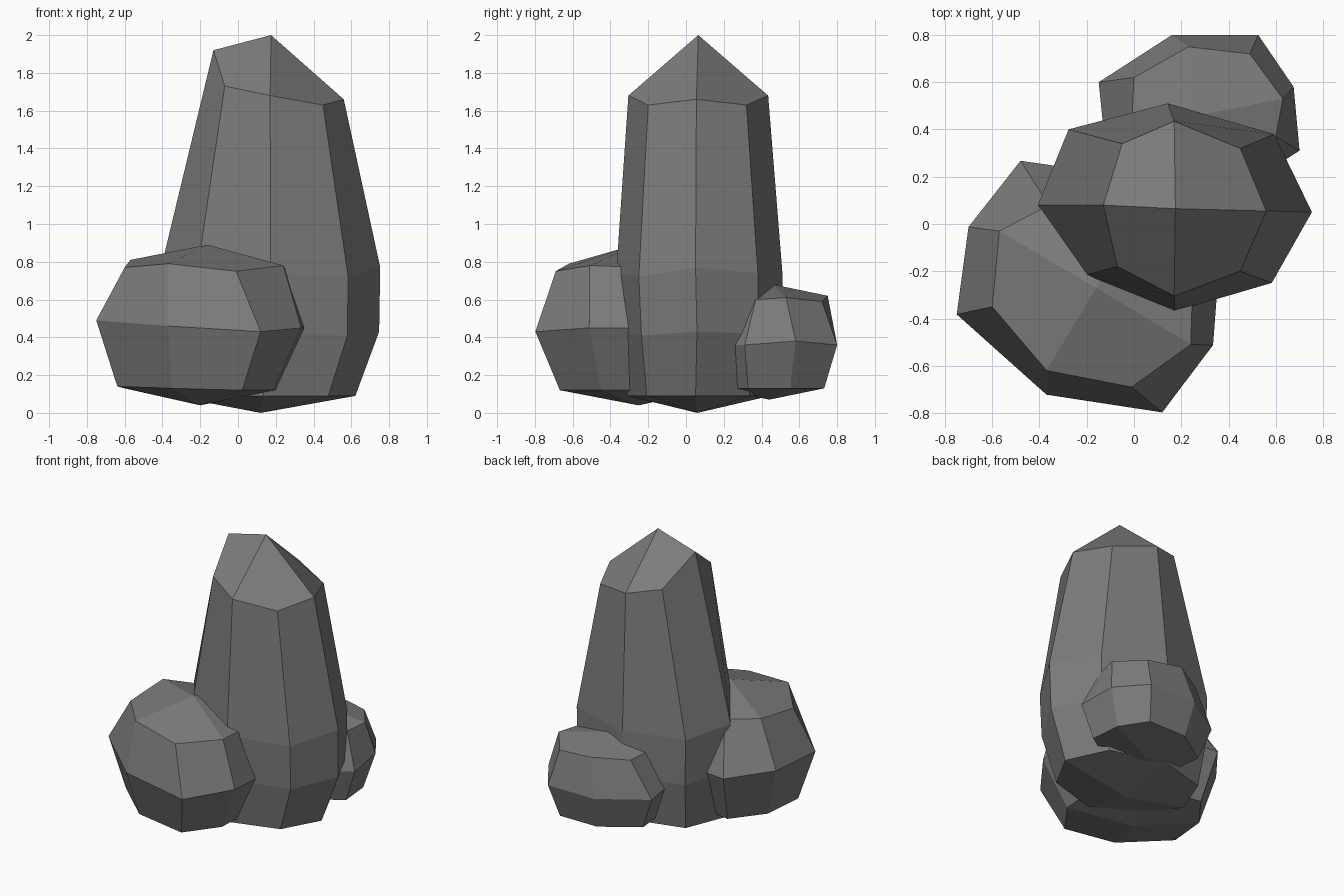
import bpy, bmesh

if "Cube" in bpy.data.objects:
    bpy.data.objects.remove(bpy.data.objects["Cube"])

stone = bpy.data.materials.new("dark_stone")
stone.diffuse_color = (.2, .2, .2, 1)
stone.use_nodes = True
stone.node_tree.nodes["Principled BSDF"].inputs["Base Color"].default_value = stone.diffuse_color


def rock(name, outline, rings, top_outline, top_heights, bottom, top):
    """Eight-sided boulder: a widest outline scaled into stacked rings, a top
    outline, and four quads around a pole closing each end.
    Each ring is (centre x, centre y, x scale, y scale, height or eight heights)."""
    cx = sum(p[0] for p in outline) / 8
    cy = sum(p[1] for p in outline) / 8
    bm = bmesh.new()
    loops = []
    for x, y, sx, sy, z in rings:
        heights = z if isinstance(z, list) else [z] * 8
        loops.append([bm.verts.new((x + (px - cx) * sx, y + (py - cy) * sy, h))
                      for (px, py), h in zip(outline, heights)])
    loops.append([bm.verts.new((x, y, h))
                  for (x, y), h in zip(top_outline, top_heights)])
    for low, high in zip(loops, loops[1:]):
        for i in range(8):
            j = (i + 1) % 8
            bm.faces.new((low[i], low[j], high[j], high[i]))
    foot, peak = bm.verts.new(bottom), bm.verts.new(top)
    for i in range(0, 8, 2):
        a, b, c = i, i + 1, (i + 2) % 8
        bm.faces.new((foot, loops[0][c], loops[0][b], loops[0][a]))
        bm.faces.new((peak, loops[-1][a], loops[-1][b], loops[-1][c]))
    mesh = bpy.data.meshes.new(name)
    bm.to_mesh(mesh)
    bm.free()
    mesh.materials.append(stone)
    obj = bpy.data.objects.new(name, mesh)
    bpy.context.collection.objects.link(obj)
    return obj


# Tall central stone with a slanted tip
rock("tall_stone",
     [(-.41, .08), (-.22, -.22), (.17, -.37), (.58, -.25),
      (.75, .05), (.59, .38), (.14, .51), (-.28, .40)],
     [(.13, .07, .84, .86, .09),
      (.168, .08, .99, .98, [.44, .41, .42, .41, .43, .42, .42, .42]),
      (.168, .073, 1, 1, [.77, .74, .74, .72, .77, .74, .74, .74])],
     [(-.13, .08), (-.07, -.18), (.17, -.305), (.45, -.20),
      (.56, .055), (.45, .32), (.17, .435), (-.05, .34)],
     [1.92, 1.73, 1.68, 1.63, 1.66, 1.63, 1.68, 1.73],
     (.12, .06, 0), (.175, .065, 2))

# Medium boulder at the front left
rock("front_boulder",
     [(-.70, -.01), (-.75, -.38), (-.37, -.72), (.12, -.795),
      (.335, -.51), (.36, -.18), (.0, .20), (-.48, .27)],
     [(-.21, -.26, .76, .77, [.13, .14, .13, .12, .12, .12, .13, .13]),
      (-.186, -.268, 1, 1, [.48, .49, .46, .43, .45, .45, .46, .47])],
     [(-.57, -.03), (-.60, -.35), (-.37, -.62), (-.01, -.69),
      (.24, -.51), (.25, -.20), (.0, .10), (-.36, .08)],
     [.81, .77, .79, .75, .78, .77, .79, .79],
     (-.20, -.25, .04), (-.16, -.27, .89))

# Small boulder at the back right
rock("back_boulder",
     [(-.13, .40), (.03, .14), (.40, .12), (.70, .31),
      (.675, .58), (.525, .80), (.16, .80), (-.15, .60)],
     [(.28, .46, .80, .82, .13),
      (.277, .469, 1, 1, [.37, .36, .36, .36, .38, .36, .36, .36])],
     [(-.01, .42), (.08, .22), (.38, .19), (.60, .37),
      (.63, .53), (.49, .72), (.23, .75), (.0, .62)],
     [.61, .60, .62, .60, .61, .59, .62, .61],
     (.27, .44, .07), (.27, .46, .68))
